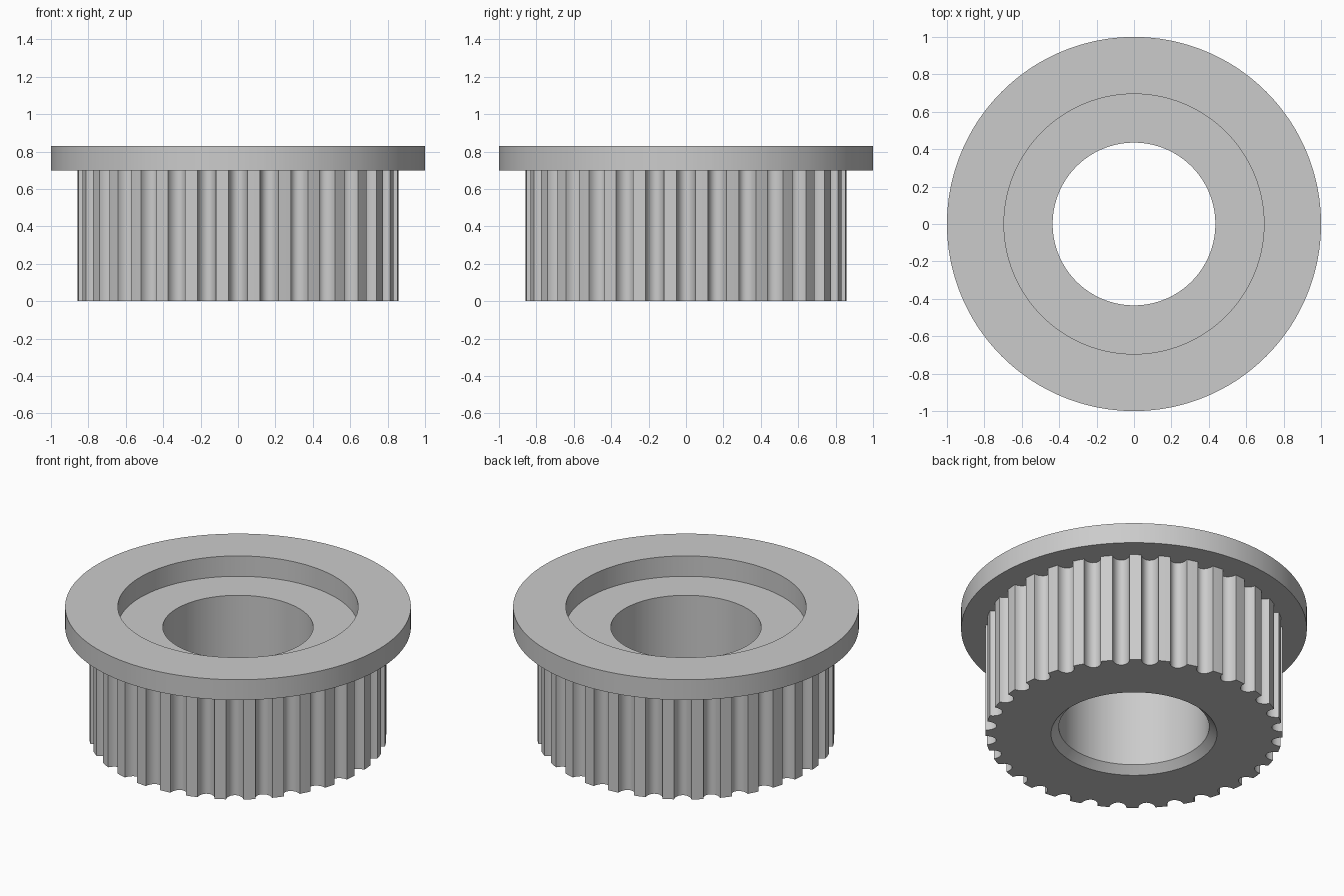
import bpy
import bmesh
from math import sin, cos, pi, tau, radians

cube = bpy.data.objects.get("Cube")
if cube:
    bpy.data.objects.remove(cube, do_unlink=True)

TEETH = 32
TIP_R = 0.86
GROOVE_DEPTH = 0.06
GROOVE_HALF = 0.058   # half the groove's opening angle
STEPS = 10            # segments across one groove

# Angles around the axis, with the tooth-edge radius at each
angles, tooth_radii = [], []
for i in range(TEETH):
    mid = i * tau / TEETH
    for s in range(STEPS + 1):
        t = pi * s / STEPS
        angles.append(mid - GROOVE_HALF * cos(t))
        tooth_radii.append(TIP_R - GROOVE_DEPTH * sin(t))
    angles.append(mid + pi / TEETH)
    tooth_radii.append(TIP_R)

# Cross-section as (radius, height); None follows the toothed outline
section = [
    (0.435, 0.045), (0.48, 0.0),                # bore chamfer
    (None, 0.0), (None, 0.70),                  # toothed barrel
    (1.0, 0.70), (1.0, 0.83),                   # flange
    (0.695, 0.83), (0.695, 0.70),               # recess
    (0.435, 0.70),                              # bore
]

bm = bmesh.new()
rings = []
for radius, z in section:
    ring = []
    for a, tooth_r in zip(angles, tooth_radii):
        r = radius or tooth_r
        ring.append(bm.verts.new((r * cos(a), r * sin(a), z)))
    rings.append(ring)

count = len(angles)
for k, lower in enumerate(rings):
    upper = rings[(k + 1) % len(rings)]
    for j in range(count):
        n = (j + 1) % count
        bm.faces.new((lower[j], lower[n], upper[n], upper[j]))
bmesh.ops.recalc_face_normals(bm, faces=bm.faces)

mesh = bpy.data.meshes.new("toothed_pulley")
bm.to_mesh(mesh)
bm.free()
pulley = bpy.data.objects.new("toothed_pulley", mesh)
bpy.context.collection.objects.link(pulley)

# Plain grey metal
grey = bpy.data.materials.new("grey_metal")
grey.use_nodes = True
colour = (0.6, 0.6, 0.6, 1.0)
grey.diffuse_color = colour
grey.node_tree.nodes["Principled BSDF"].inputs["Base Color"].default_value = colour
mesh.materials.append(grey)

# Smooth round walls, sharp rims and tooth edges
bpy.ops.object.select_all(action="DESELECT")
pulley.select_set(True)
bpy.context.view_layer.objects.active = pulley
bpy.ops.object.shade_smooth_by_angle(angle=radians(30))
